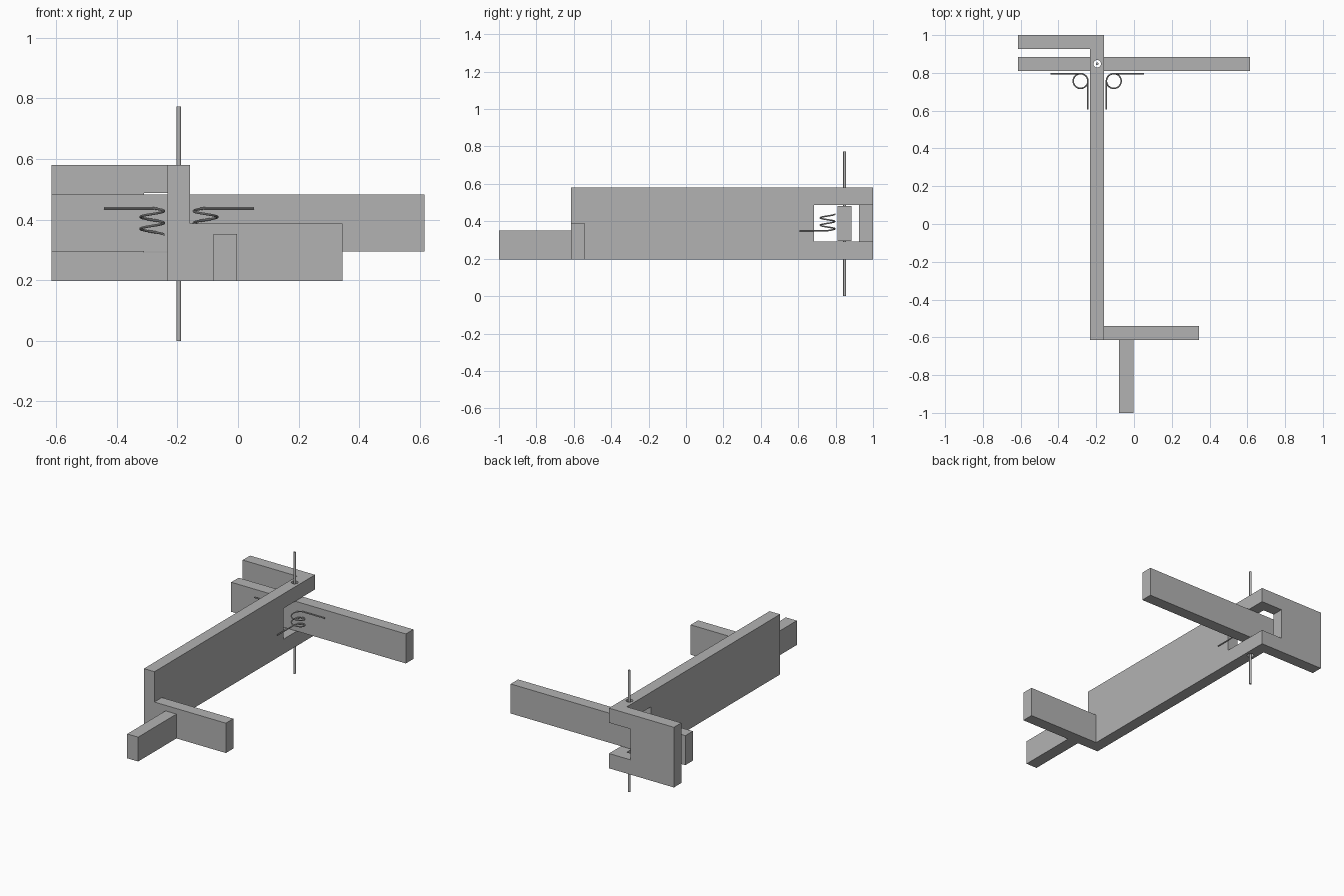
import bpy, bmesh, math
from mathutils import Vector

cube = bpy.data.objects.get("Cube")
if cube:
    bpy.data.objects.remove(cube, do_unlink=True)

grey = bpy.data.materials.new("plain grey")
grey.use_nodes = True
GREY = (0.45, 0.45, 0.45, 1)
grey.diffuse_color = GREY
grey.node_tree.nodes["Principled BSDF"].inputs["Base Color"].default_value = GREY

PIN_X, PIN_Y = -0.195, 0.848
PLATE_L, PLATE_R = -0.232, -0.158   # faces of the long plate
BASE = 0.197


def finish(bm, name):
    bmesh.ops.recalc_face_normals(bm, faces=bm.faces)
    mesh = bpy.data.meshes.new(name)
    bm.to_mesh(mesh)
    bm.free()
    mesh.materials.append(grey)
    ob = bpy.data.objects.new(name, mesh)
    bpy.context.collection.objects.link(ob)
    return ob


def prism(name, outline, z0, z1):
    """Extrude a plan outline from z0 to z1."""
    bm = bmesh.new()
    face = bm.faces.new([bm.verts.new((x, y, z0)) for x, y in outline])
    ext = bmesh.ops.extrude_face_region(bm, geom=[face])
    top = [g for g in ext["geom"] if isinstance(g, bmesh.types.BMVert)]
    bmesh.ops.translate(bm, verts=top, vec=(0, 0, z1 - z0))
    return finish(bm, name)


def box(name, x0, x1, y0, y1, z0, z1):
    return prism(name, [(x0, y0), (x1, y0), (x1, y1), (x0, y1)], z0, z1)


def rod(name, radius, z0, z1):
    ring = [math.tau * i / 24 for i in range(24)]
    return prism(name, [(PIN_X + radius * math.cos(a), PIN_Y + radius * math.sin(a))
                        for a in ring], z0, z1)


def smooth(ob):
    bpy.ops.object.select_all(action='DESELECT')
    ob.select_set(True)
    bpy.context.view_layer.objects.active = ob
    bpy.ops.object.shade_smooth_by_angle(angle=math.radians(40))


def cut(ob, cutter):
    cutter.hide_render = True
    mod = ob.modifiers.new("cut", 'BOOLEAN')
    mod.operation, mod.solver, mod.object = 'DIFFERENCE', 'EXACT', cutter
    bpy.context.view_layer.objects.active = ob
    bpy.ops.object.modifier_apply(modifier=mod.name)


# Long plate with its return at the back, slotted for the crossbar
frame = prism("long_plate", [(PLATE_L, -0.615), (PLATE_R, -0.615), (PLATE_R, 1),
                             (-0.615, 1), (-0.615, 0.926), (PLATE_L, 0.926)], BASE, 0.58)
crossbar = box("crossbar", -0.615, 0.615, 0.81, 0.885, 0.295, 0.483)
slot = box("slot_cutter", -0.31, 0, 0.685, 1.2, 0.291, 0.487)
hole = rod("pin_hole_cutter", 0.02, -0.1, 1)
cut(frame, slot)
cut(frame, hole)
cut(crossbar, hole)
for cutter in (slot, hole):
    bpy.data.objects.remove(cutter, do_unlink=True)

# Front flange and the short bar ahead of it
box("front_flange", PLATE_R, 0.345, -0.615, -0.54, BASE, 0.387)
box("front_bar", -0.08, -0.003, -1, -0.615, BASE, 0.352)

# Hinge pin
smooth(rod("hinge_pin", 0.0075, 0, 0.773))


# Torsion springs, mirrored about the pin
def spring(name, side):
    r, turns, steps = 0.039, 2.25, 72
    top, bottom = 0.438, 0.35
    path = [Vector((-0.247, 0.757 + r, top))]
    for i in range(steps + 1):
        t = i / steps
        a = math.pi / 2 - math.tau * turns * t
        path.append(Vector((-0.088 + r * math.cos(a), 0.757 + r * math.sin(a),
                            top + (bottom - top) * t)))
    path.append(Vector((-0.088 + r, 0.607, bottom)))
    curve = bpy.data.curves.new(name, 'CURVE')
    curve.dimensions = '3D'
    curve.bevel_depth, curve.bevel_resolution = 0.004, 2
    curve.use_fill_caps = True
    line = curve.splines.new('POLY')
    line.points.add(len(path) - 1)
    for point, p in zip(line.points, path):
        point.co = (PIN_X - side * p.x, p.y, p.z, 1)
    curve.materials.append(grey)
    ob = bpy.data.objects.new(name, curve)
    bpy.context.collection.objects.link(ob)
    bpy.ops.object.select_all(action='DESELECT')
    ob.select_set(True)
    bpy.context.view_layer.objects.active = ob
    bpy.ops.object.convert(target='MESH')
    smooth(bpy.context.object)


spring("left_spring", 1)
spring("right_spring", -1)
